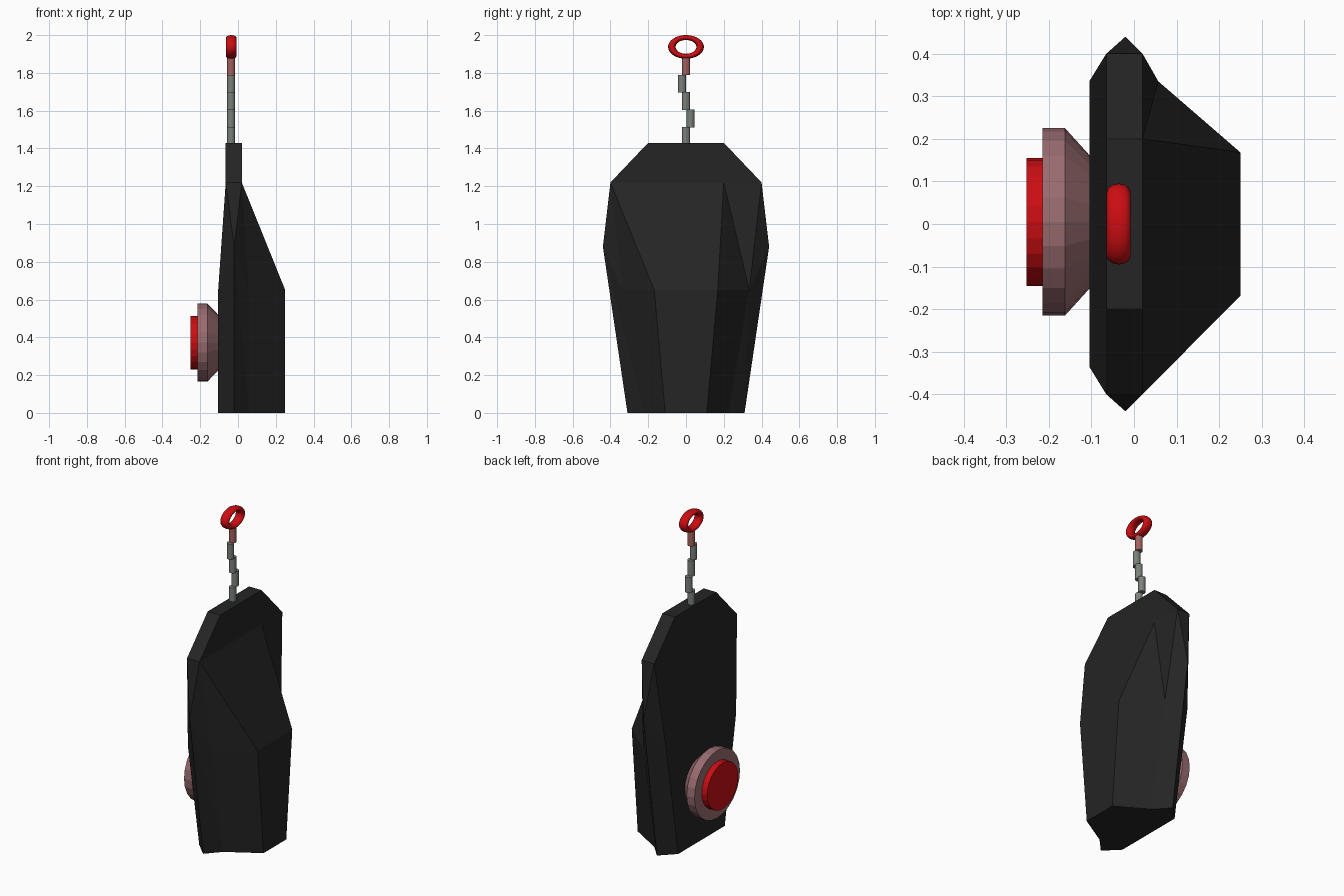
import bpy, bmesh
from math import sin, cos, pi

if "Cube" in bpy.data.objects:
    bpy.data.objects.remove(bpy.data.objects["Cube"])


def material(name, rgb):
    m = bpy.data.materials.new(name)
    m.diffuse_color = (*rgb, 1)
    m.use_nodes = True
    m.node_tree.nodes["Principled BSDF"].inputs["Base Color"].default_value = m.diffuse_color
    return m


BLACK = material("black", (0.018, 0.018, 0.018))
RED = material("red", (0.6, 0.004, 0.006))
PINK = material("dusty_pink", (0.32, 0.15, 0.16))
STEEL = material("steel", (0.2, 0.22, 0.2))
RUST = material("red_steel", (0.36, 0.12, 0.11))


def finish(name, bm, mat):
    bmesh.ops.recalc_face_normals(bm, faces=bm.faces)
    me = bpy.data.meshes.new(name)
    bm.to_mesh(me)
    bm.free()
    ob = bpy.data.objects.new(name, me)
    bpy.context.collection.objects.link(ob)
    me.materials.append(mat)
    return ob


def lathe(name, profile, mat, place, n):
    """Capped stack of rings; place(r, t, angle) gives each point."""
    bm = bmesh.new()
    rings = [[bm.verts.new(place(r, t, 2 * pi * i / n)) for i in range(n)]
             for r, t in profile]
    for a, b in zip(rings, rings[1:]):
        for i in range(n):
            j = (i + 1) % n
            bm.faces.new((a[i], a[j], b[j], b[i]))
    bm.faces.new(rings[0])
    bm.faces.new(rings[-1])
    return finish(name, bm, mat)


# Faceted body: half outline points, mirrored across y
half = {
    "T": (0.02, 0.2, 1.43), "t": (-0.065, 0.2, 1.43),   # top of plate
    "A": (0.02, 0.4, 1.22), "a": (-0.065, 0.4, 1.22),   # shoulder
    "B": (0.02, 0.2, 1.22),                             # top of bulge
    "E": (-0.02, 0.44, 0.88),                           # widest point
    "C": (0.25, 0.168, 0.65), "D": (0.057, 0.335, 0.65), "F": (-0.105, 0.335, 0.65),
    "c": (0.25, 0.11, 0), "d": (0.057, 0.225, 0), "e": (-0.02, 0.31, 0), "f": (-0.105, 0.225, 0),
}
bm = bmesh.new()
V = {s: {k: bm.verts.new((x, s * y, z)) for k, (x, y, z) in half.items()} for s in (1, -1)}
side_faces = ["TtaA", "AaE", "AED", "aEF", "EFfe", "DdcC"]
# the bulge quads are split along different diagonals on the two sides
splits = {1: ["BCD", "ABD", "Dde", "DeE"], -1: ["ACD", "ABC", "Edd"[:2] + "D", "Eed"]}
for s in (1, -1):
    for f in side_faces + splits[s]:
        bm.faces.new([V[s][k] for k in f])
# faces spanning the middle
for f in ["Tt", "TAB", "BC", "Cc", "cdef", "fF", "Fa", "at"]:
    bm.faces.new([V[1][k] for k in f] + [V[-1][k] for k in reversed(f)])
finish("body", bm, BLACK)


# Button on the back of the plate, axis along x
def along_x(r, t, a):
    return (t, 0.005 + r * cos(a), 0.372 + 0.94 * r * sin(a))


lathe("button_collar", [(0.155, -0.103), (0.22, -0.162), (0.22, -0.215)], PINK, along_x, 24)
lathe("button", [(0.15, -0.213), (0.15, -0.252)], RED, along_x, 24)

# Zigzag chain links
for i, y in enumerate((0, 0.024, 0, -0.021, 0)):
    z0 = 1.42 + 0.092 * i
    lathe(f"chain_link_{i + 1}", [(0.021, z0), (0.021, z0 + 0.094)],
          RUST if i == 4 else STEEL,
          lambda r, t, a, y=y: (-0.036 + r * cos(a), y + r * sin(a), t), 16)

# Pull ring: flattened torus in the yz plane
bm = bmesh.new()
n, m = 32, 12
g = [[bm.verts.new((-0.036 + 0.028 * sin(v),
                    (0.075 + 0.02 * cos(v)) * cos(u),
                    1.9375 + 0.66 * (0.075 + 0.02 * cos(v)) * sin(u)))
      for v in (2 * pi * j / m for j in range(m))]
     for u in (2 * pi * i / n for i in range(n))]
for i in range(n):
    for j in range(m):
        bm.faces.new((g[i][j], g[(i + 1) % n][j],
                      g[(i + 1) % n][(j + 1) % m], g[i][(j + 1) % m]))
for f in bm.faces:
    f.smooth = True
finish("pull_ring", bm, RED)
